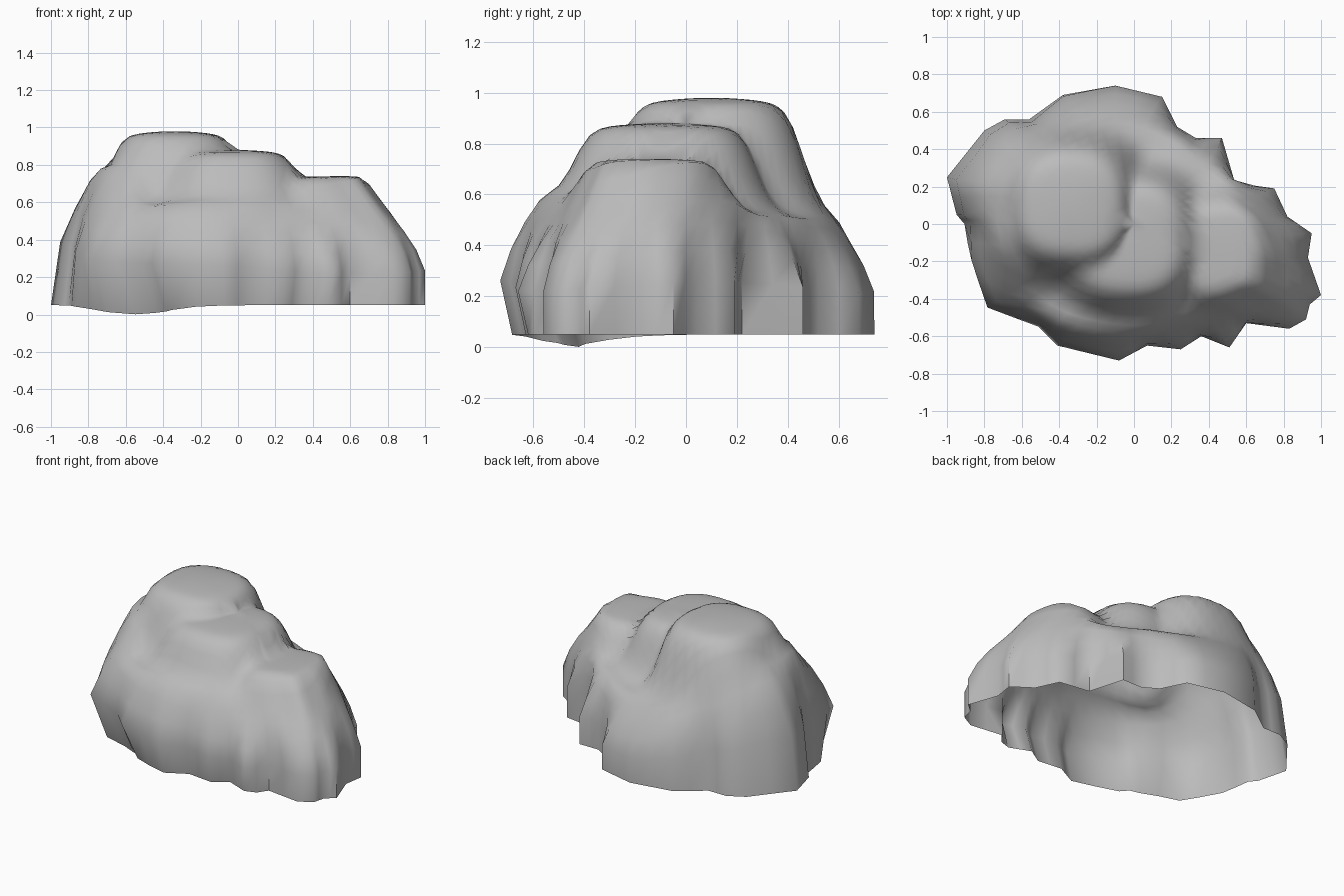
import bpy
import bmesh
import math
from mathutils import Vector

cube = bpy.data.objects.get("Cube")
if cube:
    bpy.data.objects.remove(cube, do_unlink=True)

stone = bpy.data.materials.new("grey stone")
stone.use_nodes = True
colour = (0.5, 0.5, 0.5, 1)
stone.diffuse_color = colour
stone.node_tree.nodes["Principled BSDF"].inputs["Base Color"].default_value = colour

# Footprint of the boulder, counter-clockwise
OUTLINE = [(1, -.38), (.93, -.18), (.95, -.05), (.82, .04), (.75, .19), (.54, .22),
           (.47, .46), (.33, .46), (.23, .52), (.15, .68), (-.1, .74), (-.38, .69),
           (-.56, .56), (-.69, .56), (-.8, .5), (-1, .25), (-.95, .05), (-.91, 0),
           (-.89, -.2), (-.79, -.45), (-.51, -.55), (-.41, -.65), (-.08, -.73),
           (.07, -.65), (.25, -.67), (.36, -.6), (.51, -.66), (.6, -.53),
           (.83, -.56), (.92, -.51), (.94, -.43)]

# Rounded lobes: centre x, centre y, radius x, radius y, top height
LOBES = [(-.34, .1, .36, .37, .98),      # summit
         (-.03, -.08, .37, .37, .88),    # middle
         (-.6, 0, .33, .32, .79),        # left flank
         (-.74, .3, .2, .2, .77),        # back corner
         (.56, -.14, .4, .31, .74)]      # low end

# Outer wall: share of the footprint radius, height
WALL = [(1, .27), (.97, .4), (.92, .51), (.86, .6), (.8, .68), (.74, .77), (.68, .86)]
WALL += [(.62 - .06 * i, 2) for i in range(10)]

LEFT = Vector((-.95, .3))
BACK = Vector((.1, 1))
FRONT_RIGHT = Vector((.7, -.7))


def facing(p, direction, power):
    """How far a footprint point faces a direction, 0 to 1."""
    return max(0, p.normalized().dot(direction)) ** power


def cap_height(x, y):
    """Highest lobe above the low skirt."""
    skirt = .54 - .08 * y
    height = skirt
    for cx, cy, rx, ry, top in LOBES:
        d = (abs((x - cx) / rx) ** 2.6 + abs((y - cy) / ry) ** 2.6) ** (1 / 2.6)
        lift = (top - skirt) * (1 - .1 * min(d, 1) ** 2) / (1 + d ** 11)
        height = max(height, skirt + lift)
    return height


# Split each footprint edge once for a finer surface
outline = []
for i, point in enumerate(OUTLINE):
    a, b = Vector(point), Vector(OUTLINE[(i + 1) % len(OUTLINE)])
    outline += [a, (a + b) / 2]
count = len(outline)

# Softened footprint for the upper wall
soft = [sum((outline[(i + k) % count] for k in range(-3, 4)), Vector((0, 0))) / 7
        for i in range(count)]

bm = bmesh.new()

# Open bottom edge, lower and tucked in at the front left
rim = []
for p in outline:
    low = math.exp(-((p.x + .65) ** 2 + (p.y + .55) ** 2) / .1)
    q = p * (1 - .16 * low) * (.94 if p.y < -.6 else 1)
    rim.append(bm.verts.new((q.x, q.y, .05 * (1 - low))))
rings = [rim]

# Walls and top
for share, wall in WALL:
    ring = []
    blend = min(1, (1 - share) * 8)
    for p, s in zip(outline, soft):
        left = facing(p, LEFT, 4)
        steep = 1 + .45 * left - .22 * facing(p, BACK, 2) - .2 * facing(p, FRONT_RIGHT, 4)
        height = wall * steep
        q = p.lerp(s, blend) * share * (1 - .13 * left * min(height, .8))
        ring.append(bm.verts.new((q.x, q.y, min(height, cap_height(q.x, q.y)))))
    rings.append(ring)

for low, high in zip(rings, rings[1:]):
    for i in range(count):
        j = (i + 1) % count
        bm.faces.new((low[i], low[j], high[j], high[i]))
peak = bm.verts.new((0, 0, cap_height(0, 0)))
for i in range(count):
    bm.faces.new((rings[-1][i], rings[-1][(i + 1) % count], peak))

# Soften the steps while keeping the rim and the widest ring in place
fixed = set(rings[0] + rings[1])
inner = [v for v in bm.verts if v not in fixed]
bmesh.ops.smooth_vert(bm, verts=inner, factor=.3,
                      use_axis_x=True, use_axis_y=True, use_axis_z=True)

mesh = bpy.data.meshes.new("boulder")
bm.to_mesh(mesh)
bm.free()
mesh.materials.append(stone)
boulder = bpy.data.objects.new("boulder", mesh)
bpy.context.collection.objects.link(boulder)
bpy.context.view_layer.objects.active = boulder
boulder.select_set(True)
bpy.ops.object.shade_smooth_by_angle(angle=math.radians(60))
